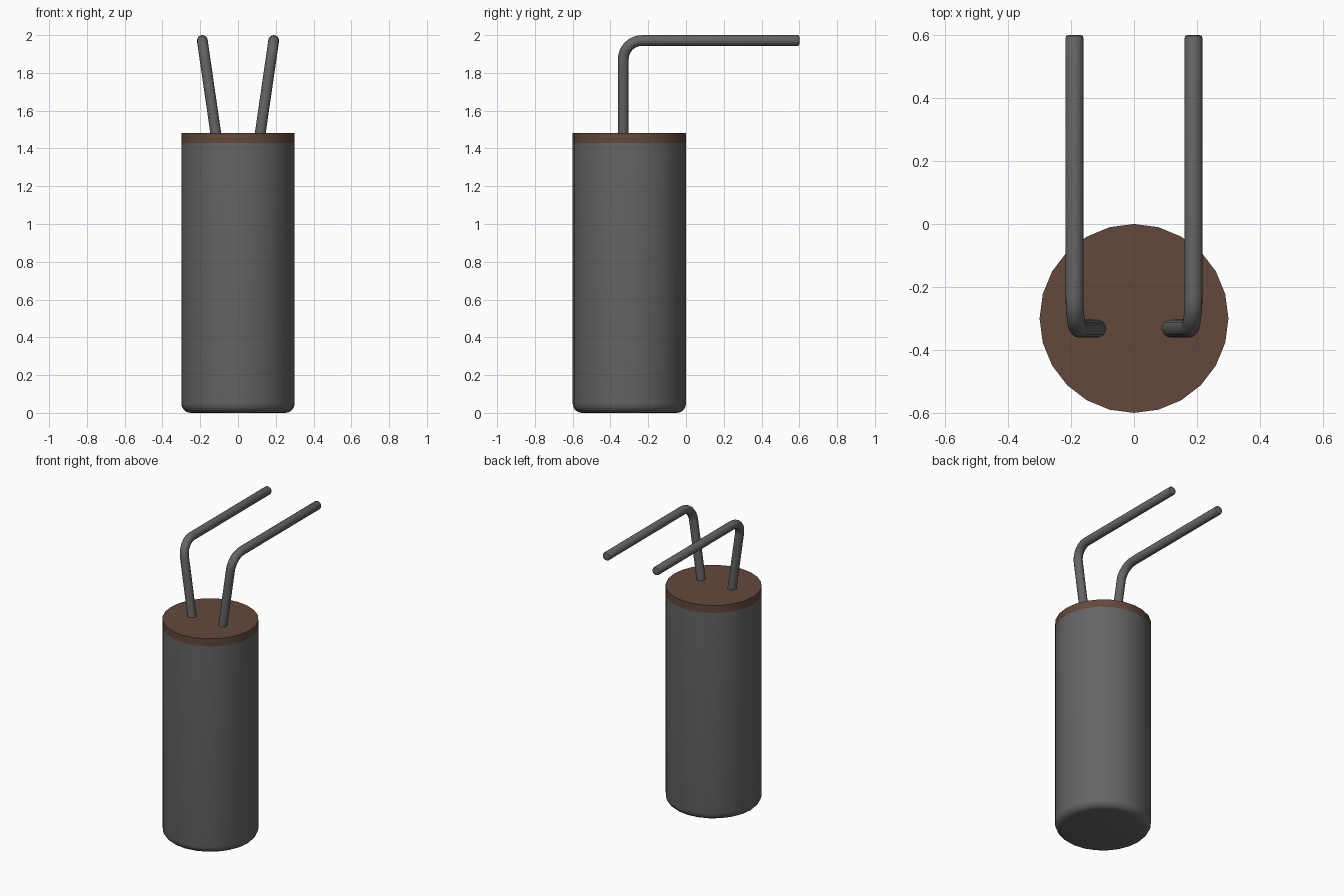
import bpy, bmesh, math
from mathutils import Vector

cube = bpy.data.objects.get("Cube")
if cube:
    bpy.data.objects.remove(cube, do_unlink=True)


def material(name, rgb):
    m = bpy.data.materials.new(name)
    m.use_nodes = True
    m.diffuse_color = (*rgb, 1)
    m.node_tree.nodes["Principled BSDF"].inputs["Base Color"].default_value = (*rgb, 1)
    return m


GREY = material("dark grey", (0.13, 0.13, 0.13))
BROWN = material("brown", (0.125, 0.066, 0.045))


def make_object(name, rings, mats, angle):
    """Skin a list of closed rings, cap both ends and smooth by angle."""
    bm = bmesh.new()
    loops = [[bm.verts.new(p) for p in ring] for ring in rings]
    n = len(loops[0])
    for a, b in zip(loops, loops[1:]):
        for i in range(n):
            j = (i + 1) % n
            bm.faces.new((a[i], a[j], b[j], b[i]))
    bm.faces.new(loops[0])
    bm.faces.new(loops[-1])
    bmesh.ops.recalc_face_normals(bm, faces=bm.faces)
    mesh = bpy.data.meshes.new(name)
    bm.to_mesh(mesh)
    bm.free()
    for m in mats:
        mesh.materials.append(m)
    ob = bpy.data.objects.new(name, mesh)
    bpy.context.collection.objects.link(ob)
    bpy.ops.object.select_all(action='DESELECT')
    ob.select_set(True)
    bpy.context.view_layer.objects.active = ob
    bpy.ops.object.shade_smooth_by_angle(angle=math.radians(angle))
    return ob


# Can: rounded bottom edge, straight wall, brown seal on top
R, SIDES, BEVEL, SEAM, TOP = 0.3, 24, 0.05, 1.43, 1.482
profile = []
for k in range(6):
    a = math.radians(18 * k)
    profile.append((R - BEVEL + BEVEL * math.sin(a), BEVEL * (1 - math.cos(a))))
profile += [(R, SEAM), (R, TOP)]
rings = [[Vector((r * math.sin(2 * math.pi * i / SIDES),
                  -0.3 + r * math.cos(2 * math.pi * i / SIDES), z))
          for i in range(SIDES)] for r, z in profile]
can = make_object("can", rings, [GREY, BROWN], 35)
for f in can.data.polygons:
    f.material_index = int(f.center.z > SEAM)


# Leads: splayed outwards, then bent to run straight back
def lead(name, side):
    up = Vector((side * 0.145, 0, 1)).normalized()
    back = Vector((0, 1, 0))
    normal = back.cross(up)
    r, bend, end, chamfer = 0.0285, 0.1, 0.6, 0.008
    corner = Vector((side * 0.189, -0.332, 1.9715))
    start = corner - up * 0.53
    centre = corner - up * bend + back * bend
    path = [(start, up, r)]
    for k in range(9):
        a = math.radians(90 * k / 8)
        path.append((centre - back * bend * math.cos(a) + up * bend * math.sin(a),
                     up * math.cos(a) + back * math.sin(a), r))
    tip = Vector((corner.x, end, corner.z))
    path += [(tip - back * chamfer, back, r),
             (tip - back * chamfer * 0.3, back, r - chamfer * 0.3),
             (tip, back, r - chamfer)]
    rings = []
    for c, t, rad in path:
        other = t.cross(normal)
        rings.append([c + rad * (normal * math.cos(a) + other * math.sin(a))
                      for a in (2 * math.pi * i / 16 for i in range(16))])
    return make_object(name, rings, [GREY], 40)


lead("left_lead", 1)
lead("right_lead", -1)
